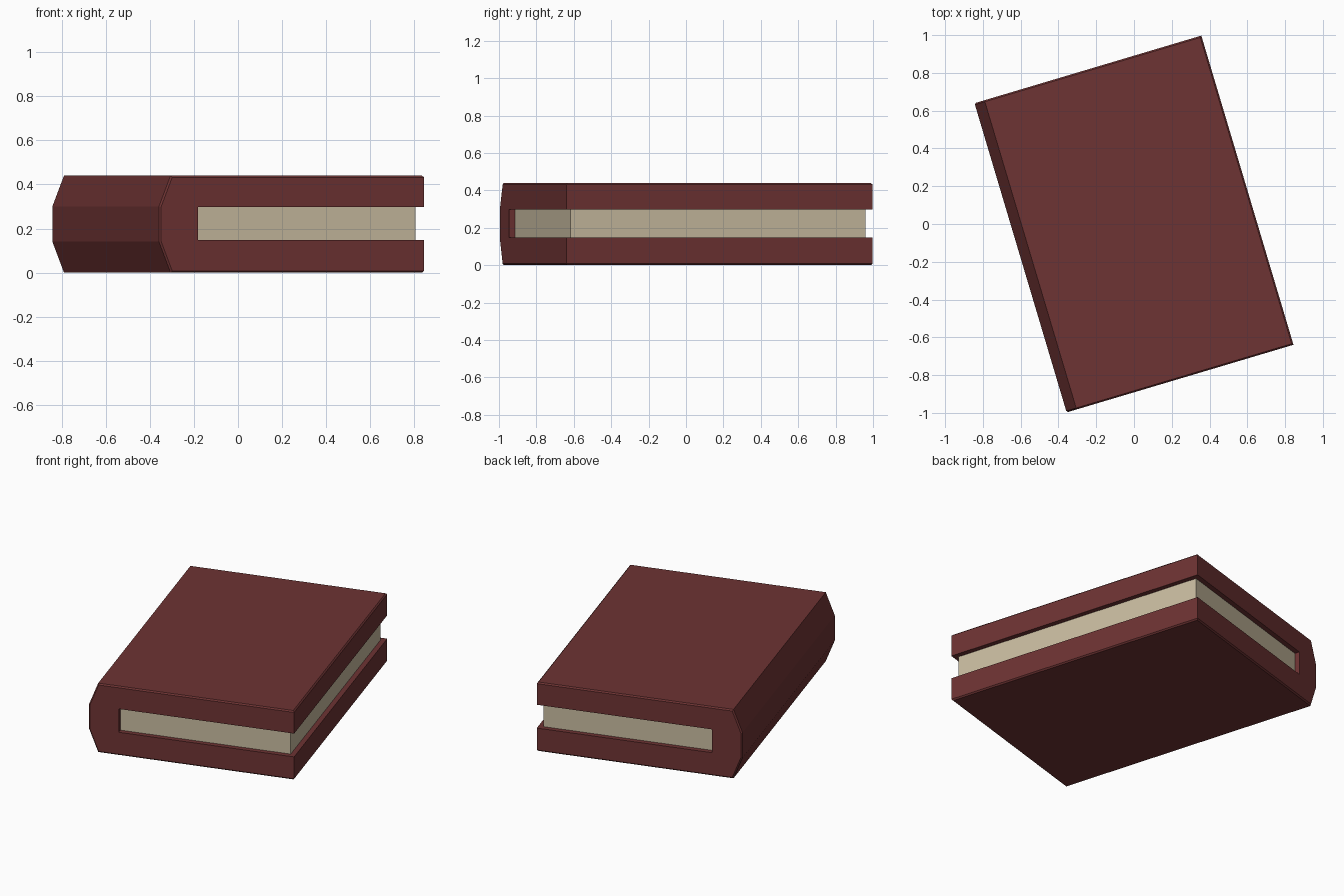
import bpy, bmesh
from math import radians
from mathutils import Matrix

cube = bpy.data.objects.get("Cube")
if cube:
    bpy.data.objects.remove(cube, do_unlink=True)

WIDTH, LENGTH, HEIGHT = 1.253, 1.708, 0.44
SLOT_LOW, SLOT_HIGH = 0.148, 0.297      # gap between the boards
X0, X1, Y1 = -WIDTH / 2, WIDTH / 2, LENGTH / 2
SLOT_X = X0 + 0.183                     # inner wall of the spine
INSET = 0.031                           # pages set back from the boards
TURN = Matrix.Rotation(radians(-163.4 + 180), 4, 'Z')


def material(name, colour):
    mat = bpy.data.materials.new(name)
    mat.use_nodes = True
    mat.diffuse_color = colour
    mat.node_tree.nodes["Principled BSDF"].inputs["Base Color"].default_value = colour
    return mat


def prism(name, profile, y0, y1, mat, bevel_rule=None):
    """Extrude an x-z profile along y, chamfering the edges picked by the rule."""
    bm = bmesh.new()
    face = bm.faces.new([bm.verts.new((x, y0, z)) for x, z in profile])
    new = bmesh.ops.extrude_face_region(bm, geom=[face])["geom"]
    bmesh.ops.translate(bm, vec=(0, y1 - y0, 0),
                        verts=[v for v in new if isinstance(v, bmesh.types.BMVert)])
    bmesh.ops.recalc_face_normals(bm, faces=bm.faces)
    if bevel_rule:
        bmesh.ops.bevel(bm, geom=[e for e in bm.edges if bevel_rule(e)], offset=0.008,
                        segments=1, profile=0.5, affect='EDGES', clamp_overlap=True)
    bm.transform(TURN)
    bmesh.ops.recalc_face_normals(bm, faces=bm.faces)
    mesh = bpy.data.meshes.new(name)
    bm.to_mesh(mesh)
    bm.free()
    mesh.materials.append(mat)
    obj = bpy.data.objects.new(name, mesh)
    bpy.context.collection.objects.link(obj)
    return obj


def outer_edge(edge):
    """Top and bottom rims, and both ends of the spine."""
    a, b = (v.co for v in edge.verts)
    mid = (a + b) / 2
    at_end = abs(a.y - b.y) < 0.001
    flat = abs(a.z - b.z) < 0.001 and (a.z < 0.001 or a.z > HEIGHT - 0.001)
    spine = mid.x < X0 + 0.05
    fore_rim = flat and not at_end and mid.x > X1 - 0.001
    return (at_end and (flat or spine)) or fore_rim


leather = material("dark red leather", (0.155, 0.033, 0.033, 1))
paper = material("aged paper", (0.58, 0.50, 0.35, 1))

# Cover: two boards and an angular spine as one C-shaped profile
cover_profile = [
    (X1, 0), (X1, SLOT_LOW), (SLOT_X, SLOT_LOW), (SLOT_X, SLOT_HIGH),
    (X1, SLOT_HIGH), (X1, HEIGHT), (X0 + 0.055, HEIGHT),
    (X0, 0.30), (X0, 0.14), (X0 + 0.055, 0),
]
prism("book_cover", cover_profile, -Y1, Y1, leather, outer_edge)

# Page block, filling the gap and set back on three sides
page_profile = [
    (SLOT_X, SLOT_LOW), (X1 - INSET, SLOT_LOW),
    (X1 - INSET, SLOT_HIGH), (SLOT_X, SLOT_HIGH),
]
prism("page_block", page_profile, -Y1 + INSET, Y1 - INSET, paper)
